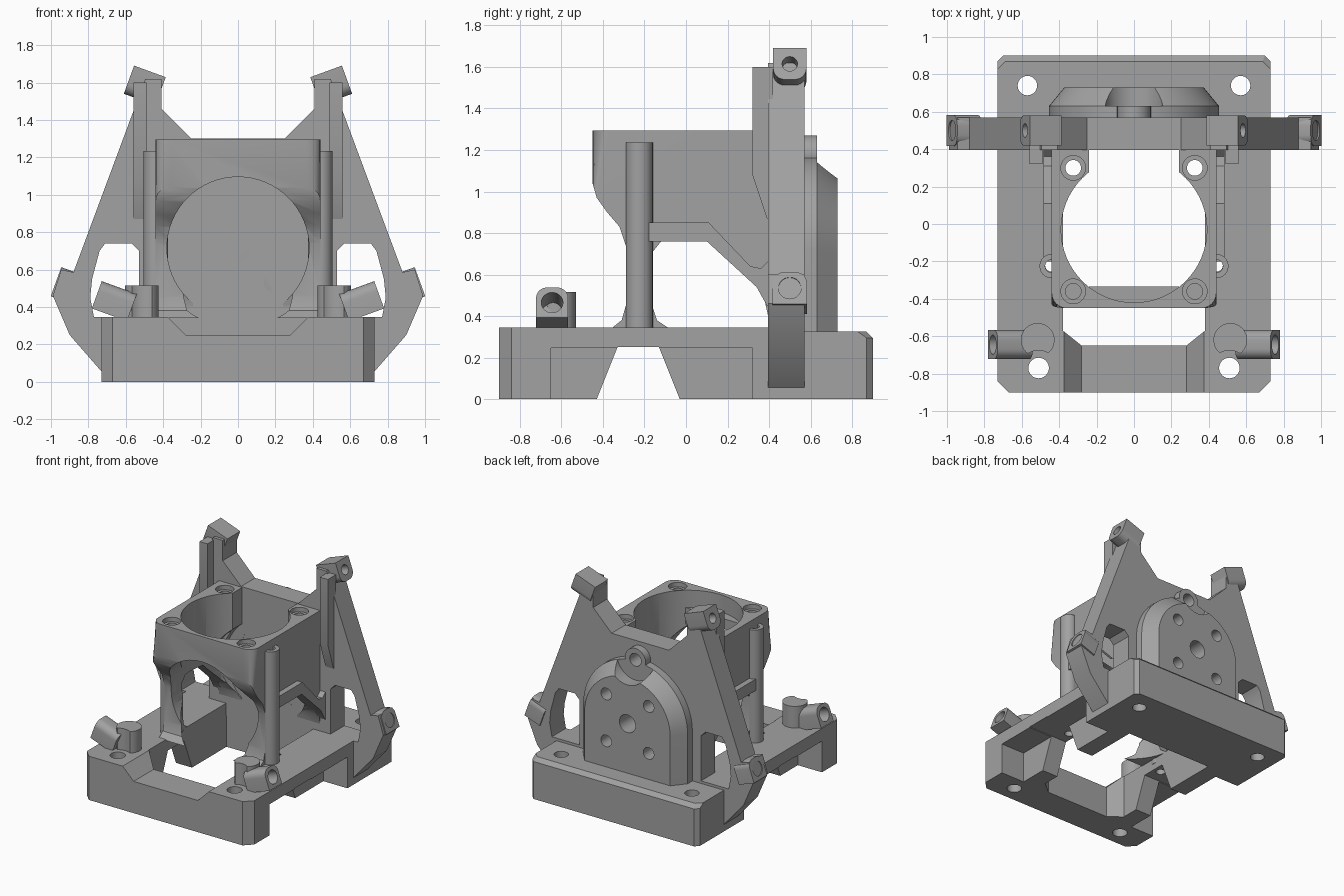
import bpy, bmesh, math
from mathutils import Matrix, Vector

cube = bpy.data.objects.get("Cube")
if cube:
    bpy.data.objects.remove(cube, do_unlink=True)

grey = bpy.data.materials.new("plain grey")
grey.use_nodes = True
colour = (0.36, 0.36, 0.36, 1)
grey.diffuse_color = colour
grey.node_tree.nodes["Principled BSDF"].inputs["Base Color"].default_value = colour


def circle(cx, cy, r, n=48):
    return [(cx + r * math.cos(2 * math.pi * i / n), cy + r * math.sin(2 * math.pi * i / n)) for i in range(n)]


def prism(name, pts, axis, a, b, matrix=None, edit=None):
    """Extrude a 2D outline along an axis from a to b."""
    place = {"x": lambda p, t: (t, p[0], p[1]),
             "y": lambda p, t: (p[0], t, p[1]),
             "z": lambda p, t: (p[0], p[1], t)}[axis]
    bm = bmesh.new()
    lo = [bm.verts.new(place(p, a)) for p in pts]
    hi = [bm.verts.new(place(p, b)) for p in pts]
    bm.faces.new(lo)
    bm.faces.new(hi)
    for i in range(len(pts)):
        j = (i + 1) % len(pts)
        bm.faces.new((lo[i], lo[j], hi[j], hi[i]))
    if edit:
        edit(bm)
    if matrix:
        bm.transform(matrix)
    bmesh.ops.recalc_face_normals(bm, faces=bm.faces)
    me = bpy.data.meshes.new(name)
    bm.to_mesh(me)
    bm.free()
    me.materials.append(grey)
    ob = bpy.data.objects.new(name, me)
    bpy.context.collection.objects.link(ob)
    return ob


def rect(x0, y0, x1, y1):
    return [(x0, y0), (x1, y0), (x1, y1), (x0, y1)]


def cut(targets, cutters):
    """Subtract every cutter from every target, then drop the cutters."""
    for ob in targets:
        for c in cutters:
            m = ob.modifiers.new("cut", "BOOLEAN")
            m.operation, m.solver, m.object = "DIFFERENCE", "EXACT", c
        deps = bpy.context.evaluated_depsgraph_get()
        me = bpy.data.meshes.new_from_object(ob.evaluated_get(deps))
        ob.modifiers.clear()
        ob.data = me
    for c in cutters:
        bpy.data.objects.remove(c, do_unlink=True)


def drill(x, y, r, axis, a, b):
    return prism("drill", circle(x, y, r, 32), axis, a, b)


SIDES = ((1, "left"), (-1, "right"))

# Base frame with central opening, front notch and side recesses
base = prism("base_frame", [(-.67, -.9), (.67, -.9), (.73, -.84), (.73, .57), (-.73, .57), (-.73, -.84)], "z", 0, .345)
cutters = [
    prism("opening", [(-.28, -.65), (.28, -.65), (.38, -.57), (.38, .4), (-.38, .4), (-.38, -.57)], "z", -.1, .5),
    prism("notch", [(-.28, .25), (.28, .25), (.43, .4), (-.43, .4)], "y", -1, -.55),
    prism("gap", [(-.47, -.1), (.01, -.1), (-.13, .25), (-.33, .25)], "x", -1, 1)]
for s, side in SIDES:
    cutters += [prism("recess", rect(-.65, -.1, .32, .245), "x", s * .52, s * 1),
                drill(s * .51, -.77, .055, "z", -.1, .5),
                drill(s * .44, -.22, .035, "z", -.1, .5)]
cut([base], cutters)


# Rear block with chamfered upper edge
def chamfer_top(bm):
    edges = [e for e in bm.edges if all(v.co.z > .3 and v.co.y > .8 for v in e.verts)]
    bmesh.ops.bevel(bm, geom=edges, offset=.03, segments=1, affect="EDGES")


rear = prism("rear_block", [(-.73, .5), (.73, .5), (.73, .87), (.7, .9), (-.7, .9), (-.73, .87)],
             "z", 0, .325, edit=chamfer_top)
cut([rear], [drill(s * .57, .74, .052, "z", -.1, .5) for s, _ in SIDES])

# Upright plate with windows
half = [(.25, 1.3), (.41, 1.46), (.41, 1.62), (.495, 1.62), (.88, .585),
        (.945, .6), (.99, .46), (.9, .25), (.73, .055)]
plate = prism("upright_plate", half + [(-x, z) for x, z in reversed(half)], "y", .395, .57)
window = [(.53, .345), (.77, .345), (.79, .45), (.78, .55), (.74, .7), (.71, .74), (.57, .74), (.53, .7)]
cut([plate], [prism("window", [(s * x, z) for x, z in window], "y", .2, .8) for s, _ in SIDES]
    + [prism("underside", rect(-.38, -.1, .38, .25), "y", .2, .4)])

# Domed mounting pad, straight step then tapered cap
MID = .715
arch = [(.455 * math.cos(math.pi * i / 32), MID + .455 * math.sin(math.pi * i / 32)) for i in range(33)]
arch += [(-.455, .3), (.455, .3)]


def taper(bm):
    for v in bm.verts:
        if v.co.y > .7:
            v.co.x *= .82
            if v.co.z > MID:
                v.co.z = MID + (v.co.z - MID) * .8


step = prism("pad_step", arch, "y", .56, .63)
cap = prism("pad_cap", arch, "y", .63, .73, edit=taper)
cut([cap], [drill(0, 1.18, .16, "y", .6, .8)])
holes = [drill(0, MID, .07, "y", .3, .9), drill(0, 1.18, .05, "y", .5, .9)]
holes += [drill(sx * .185, MID + sz * .185, .046, "y", .3, .9) for sx in (1, -1) for sz in (1, -1)]
ring = prism("pad_ring", circle(0, 1.18, .09), "y", .55, .63)
cut([plate, step, cap, ring], holes)

# Central housing bored along two axes


def round_front(bm):
    edges = [e for e in bm.edges
             if all(abs(v.co.x) > .4 and v.co.y < -.44 for v in e.verts)
             and abs(e.verts[0].co.z - e.verts[1].co.z) > .1]
    bmesh.ops.bevel(bm, geom=edges, offset=.08, segments=6, profile=.5, affect="EDGES")


side_view = [(-.45, 1.295), (-.45, 1.04), (-.43, .97), (-.38, .9), (-.32, .83), (-.29, .74), (-.29, .45),
             (-.31, .38), (-.36, .34), (-.08, .34), (-.14, .38), (-.16, .44), (-.16, .71), (-.12, .76),
             (.1, .76), (.34, .54), (.38, .47), (.4, .38), (.42, .38), (.42, 1.295)]
housing = prism("housing", side_view, "x", -.44, .44, edit=round_front)
cutters = [prism("upright_bore", circle(0, -.03, .39, 64), "z", .2, 1.5),
           prism("front_bore", circle(0, MID, .38, 64), "y", -.7, .396),
           prism("rear_relief", rect(-.24, .1, .24, .396), "z", .2, 1.5)]
for s, _ in SIDES:
    for y, depth in ((.3, .5), (-.36, 1.05)):
        cutters += [drill(s * .325, y, .042, "z", depth, 1.5), drill(s * .325, y, .066, "z", 1.26, 1.5)]
cut([housing], cutters)

# Lip above the front bore
lip = prism("front_lip", rect(-.24, -.43, .24, -.335), "z", 1.03, 1.16)
cut([lip], [prism("front_bore", circle(0, MID, .38, 64), "y", -.7, .3)])


# Angled lugs: block with two rounded corners and a hole along its axis
def lug(name, s, end, length, size, hole, up):
    h, r = size / 2, size * .35
    outline = [(-h, -up * h), (h, -up * h)]
    for cx, start in ((h - r, 0), (r - h, 90)):
        for k in range(7):
            a = math.radians(start + 15 * k)
            outline.append((cx + r * math.cos(a), up * (h - r + r * math.sin(a))))
    m = (Matrix.Diagonal(Vector((s, 1, 1, 1))) @ Matrix.Translation(Vector(end))
         @ Matrix.Rotation(math.radians(-20), 4, "Y"))
    body = prism(name, outline, "x", -length, 0, m)
    cut([body], [prism("drill", circle(0, 0, hole, 32), "x", -length * .8, .1, m)])


for s, side in SIDES:
    lug(side + "_upper_lug", s, (.583, .5, 1.615), .18, .16, .037, -1)
    lug(side + "_lower_lug", s, (.973, .5, .535), .14, .165, .055, 1)
    lug(side + "_front_lug", s, (.755, -.645, .465), .2, .155, .052, 1)

    # Front boss, notched around the bolt seat
    boss = prism(side + "_front_boss", circle(s * .515, -.62, .09), "z", .3, .515)
    cut([boss], [drill(s * .51, -.77, .095, "z", .2, .7)])

    # Tall side tube
    tube = prism(side + "_side_tube", circle(s * .44, -.225, .065), "z", .3, 1.235)
    cut([tube], [drill(s * .44, -.225, .035, "z", .2, 1.4)])

    # Ledge along the housing wall
    prism(side + "_wall_ledge", [(-.2, .76), (.1, .76), (.34, .54), (.39, .45), (.41, .45), (.41, .68),
                                 (.36, .63), (.31, .64), (.11, .85), (-.2, .85)], "x", s * .42, s * .485)

    # Stop tab in front of the plate
    prism(side + "_stop_tab", [(.32, 1.6), (.32, 1.08), (.39, .87), (.42, .87), (.42, 1.6)],
          "x", s * .49, s * .56)

# Smooth shading with crisp edges
bpy.ops.object.select_all(action="DESELECT")
for ob in bpy.context.scene.objects:
    if ob.type == "MESH" and grey.name in ob.data.materials:
        ob.select_set(True)
        bpy.context.view_layer.objects.active = ob
bpy.ops.object.shade_smooth_by_angle(angle=math.radians(25))
